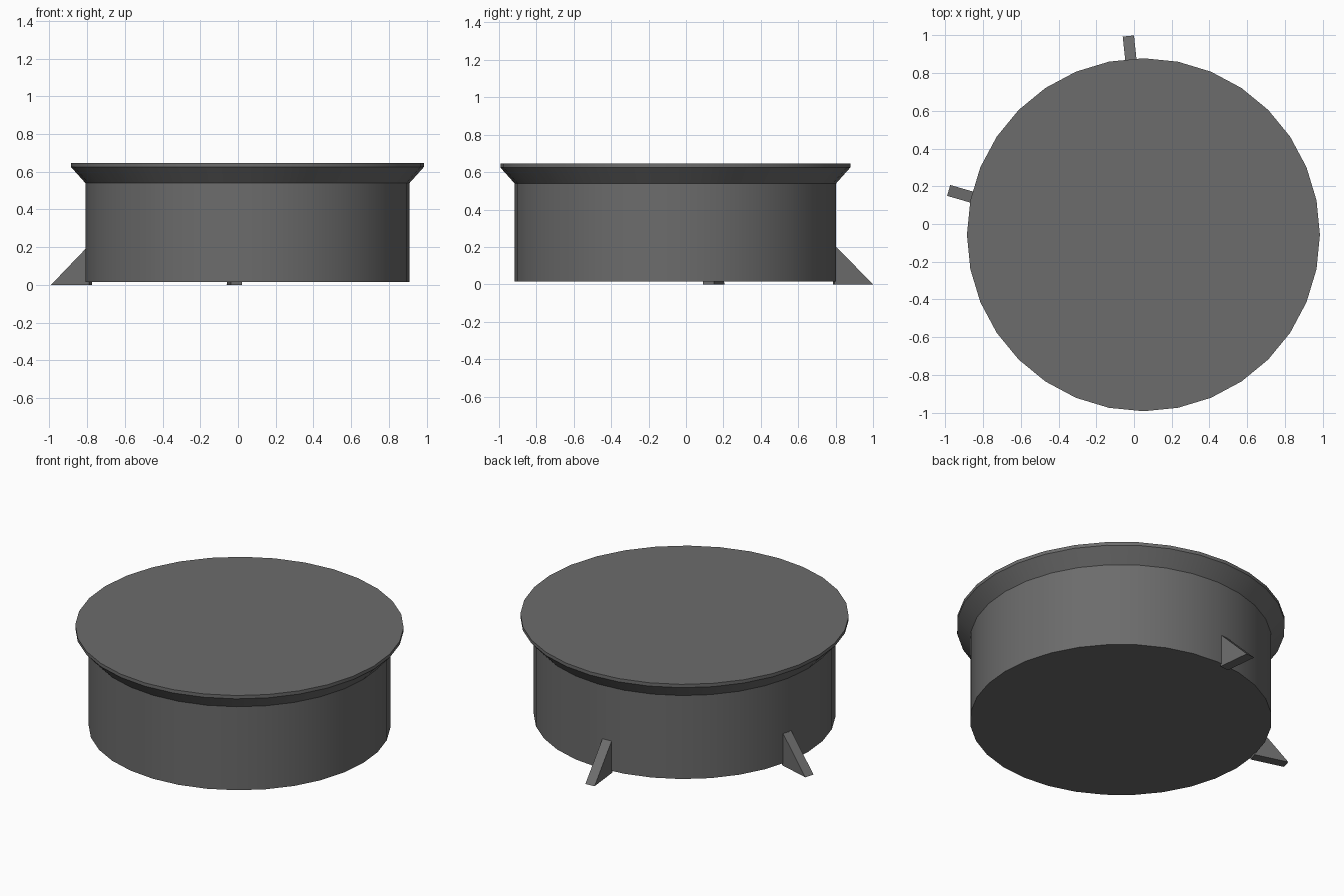
import bpy, bmesh, math
from mathutils import Vector

if "Cube" in bpy.data.objects:
    bpy.data.objects.remove(bpy.data.objects["Cube"])

grey = bpy.data.materials.new("dark grey")
grey.diffuse_color = (0.15, 0.15, 0.15, 1)
grey.use_nodes = True
grey.node_tree.nodes["Principled BSDF"].inputs["Base Color"].default_value = grey.diffuse_color

CX, CY, SIDES = 0.05, -0.057, 32


def finish(name, bm, smooth=False):
    bmesh.ops.recalc_face_normals(bm, faces=bm.faces)
    mesh = bpy.data.meshes.new(name)
    bm.to_mesh(mesh)
    bm.free()
    mesh.materials.append(grey)
    ob = bpy.data.objects.new(name, mesh)
    bpy.context.collection.objects.link(ob)
    if smooth:
        bpy.context.view_layer.objects.active = ob
        ob.select_set(True)
        bpy.ops.object.shade_smooth_by_angle(angle=math.radians(30))
        ob.select_set(False)
    return ob


def lathe(name, profile):
    """Closed solid from (radius, z) rings, capped at both ends."""
    bm = bmesh.new()
    rings = [[bm.verts.new((CX + r * math.cos(2 * math.pi * i / SIDES),
                            CY + r * math.sin(2 * math.pi * i / SIDES), z))
              for i in range(SIDES)] for r, z in profile]
    for a, b in zip(rings, rings[1:]):
        for i in range(SIDES):
            j = (i + 1) % SIDES
            bm.faces.new((a[i], a[j], b[j], b[i]))
    bm.faces.new(rings[0])
    bm.faces.new(rings[-1])
    return finish(name, bm, True)


def fin(name, inner, outer, height, width):
    """Triangular wedge running from the drum wall out to the ground."""
    a, b = Vector((*inner, 0)), Vector((*outer, 0))
    d = (b - a).normalized()
    side = Vector((-d.y, d.x, 0)) * width / 2
    bm = bmesh.new()
    tri = [a, b, a + Vector((0, 0, height))]
    l = [bm.verts.new(p + side) for p in tri]
    r = [bm.verts.new(p - side) for p in tri]
    bm.faces.new(l)
    bm.faces.new(r)
    for i in range(3):
        j = (i + 1) % 3
        bm.faces.new((l[i], l[j], r[j], r[i]))
    return finish(name, bm)


# drum with flared rim and flat lid
lathe("drum_body", [(0.86, 0.015), (0.86, 0.54), (0.936, 0.625), (0.936, 0.646)])

# two support fins
fin("back_fin", (-0.008, 0.79), (-0.03, 0.997), 0.21, 0.06)
fin("left_fin", (-0.782, 0.12), (-0.983, 0.178), 0.21, 0.06)
